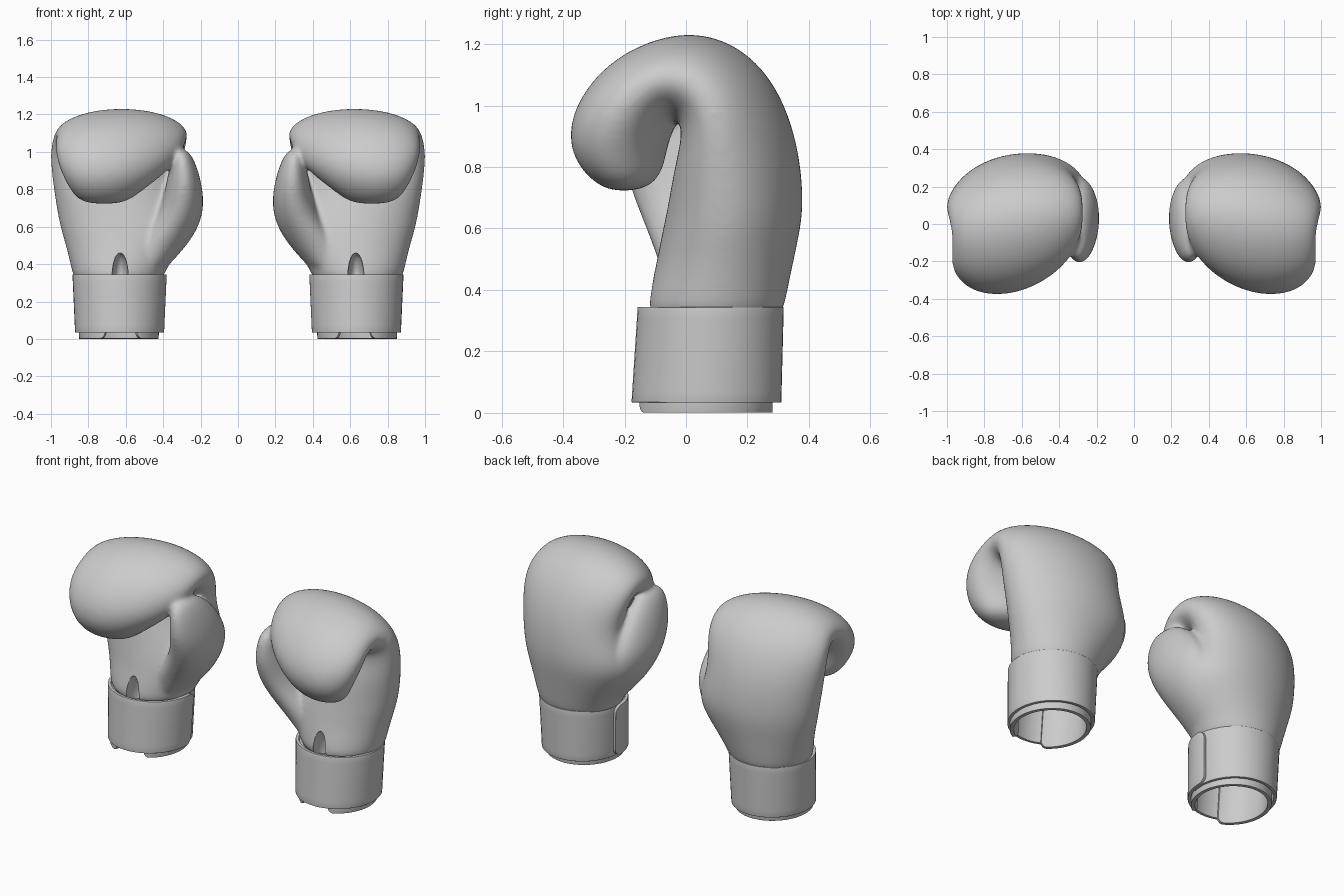
import bpy, bmesh
from math import sin, cos, pi, radians, sqrt

if "Cube" in bpy.data.objects:
    bpy.data.objects.remove(bpy.data.objects["Cube"])


def make_object(name, bm):
    bmesh.ops.recalc_face_normals(bm, faces=bm.faces)
    me = bpy.data.meshes.new(name)
    bm.to_mesh(me)
    bm.free()
    for p in me.polygons:
        p.use_smooth = True
    ob = bpy.data.objects.new(name, me)
    bpy.context.collection.objects.link(ob)
    return ob


def mod(ob, kind, **props):
    m = ob.modifiers.new(kind.title(), kind)
    for k, v in props.items():
        setattr(m, k, v)
    return m


def loft(bm, sections, shear=0.0, n=24):
    """Closed loft; section = x0, x1, outer y, outer z, inner y, inner z."""
    rings = []
    for x0, x1, yo, zo, yi, zi in sections:
        ring = []
        for k in range(n):
            c, s = cos(2 * pi * k / n), sin(2 * pi * k / n)
            x = (x0 + x1) / 2 + (x1 - x0) / 2 * c
            y = (yo + yi) / 2 + (yo - yi) / 2 * s
            z = (zo + zi) / 2 + (zo - zi) / 2 * s
            w = min(1, max(0, (z - 0.45) / 0.4))
            ring.append(bm.verts.new((x, y - shear * w * (x - 0.66), z)))
        rings.append(ring)
    for a, b in zip(rings, rings[1:]):
        for k in range(n):
            bm.faces.new((a[k], a[(k + 1) % n], b[(k + 1) % n], b[k]))
    bm.faces.new(rings[0])
    bm.faces.new(rings[-1])


# padded hand: curled fist and thumb, blended together
fist = [(.41, .87, .305, .28, -.13, .28), (.39, .89, .325, .36, -.125, .37),
        (.30, .92, .352, .50, -.10, .48), (.25, .95, .372, .60, -.085, .57),
        (.25, .970, .380, .70, -.065, .66), (.32, .993, .362, .88, -.038, .79),
        (.285, 1.01, .295, 1.06, -.008, .90), (.270, .995, .18, 1.19, -.015, .945),
        (.265, .975, .025, 1.247, -.04, .95), (.275, .975, -.14, 1.21, -.055, .92),
        (.305, .980, -.28, 1.12, -.063, .88), (.37, .955, -.372, .98, -.067, .84),
        (.47, .915, -.377, .85, -.07, .80), (.56, .87, -.305, .752, -.09, .755),
        (.63, .80, -.23, .718, -.14, .725)]
thumb = [(.42, .60, .24, .34, -.06, .34), (.345, .60, .25, .42, -.07, .42),
         (.255, .55, .26, .52, -.10, .52), (.20, .46, .265, .62, -.14, .62),
         (.180, .41, .26, .72, -.18, .72), (.192, .385, .21, .82, -.21, .82),
         (.215, .37, .14, .91, -.21, .91), (.245, .355, .06, .98, -.195, .98),
         (.28, .335, -.01, 1.015, -.15, 1.015)]
bm = bmesh.new()
loft(bm, fist, shear=0.13)
loft(bm, thumb)
hand = make_object("padded_hand", bm)

# slit at the base of the palm
bm = bmesh.new()
bmesh.ops.create_uvsphere(bm, u_segments=32, v_segments=24, radius=1)
for v in bm.verts:
    v.co = (.63 + .043 * v.co.x, -.11 + .09 * v.co.y, .33 + .13 * v.co.z)
cutter = make_object("slit_cutter", bm)
cutter.hide_render = True
cutter.hide_set(True)

mod(hand, 'SUBSURF', levels=2, render_levels=2)
mod(hand, 'REMESH', mode='VOXEL', voxel_size=0.01, use_smooth_shade=True)
mod(hand, 'SMOOTH', factor=0.5, iterations=24)
mod(hand, 'BOOLEAN', operation='DIFFERENCE', object=cutter)


def band(name, a0, a1, steps, z0, z1, rise0, rise1, corners, radius, thick):
    """Band around the wrist from angle a0 to a1, with rounded end corners."""
    bm = bmesh.new()
    rows, m = [], 8
    length = radians(abs(a1 - a0)) * 0.24
    for k in range(steps + 1):
        t = k / steps
        # cluster samples near both ends so the corners read round
        t = t - 0.9 * sin(2 * pi * t) / (2 * pi)
        a = radians(a0 + (a1 - a0) * t)
        lo, hi = z0, z1
        for d in (t * length, (1 - t) * length):
            if d < radius:
                cut = radius - sqrt(max(0, radius ** 2 - (radius - d) ** 2))
                lo += cut
                if corners == 'both':
                    hi -= cut
        off = rise0 + (rise1 - rise0) * t
        row = []
        for j in range(m + 1):
            z = lo + (hi - lo) * j / m
            u = (z - .03) / .31
            rx, ry = .230 + .014 * u + off, .240 - .006 * u + off
            row.append(bm.verts.new((.637 + rx * cos(a),
                                     .07 + .014 * u + ry * sin(a), z)))
        rows.append(row)
    for r, q in zip(rows, rows[1:]):
        for j in range(m):
            bm.faces.new((r[j], r[j + 1], q[j + 1], q[j]))
    ob = make_object(name, bm)
    mod(ob, 'SOLIDIFY', thickness=thick, offset=0)
    mod(ob, 'BEVEL', width=thick * .42, segments=3, limit_method='ANGLE',
        angle_limit=radians(50))
    return ob


# wrist lining, open at the front, and the overlapping wrist strap
lining = band("wrist_lining", -70, 243, 72, .001, .33, -.027, -.027,
              'bottom', .04, .022)
lining.location.y = -.012
strap = band("wrist_strap", 205, -190, 96, .034, .344, -.014, .003,
             'both', .045, .018)

# second glove
for ob in (hand, lining, strap):
    mod(ob, 'MIRROR', use_clip=False, use_mirror_merge=False)
